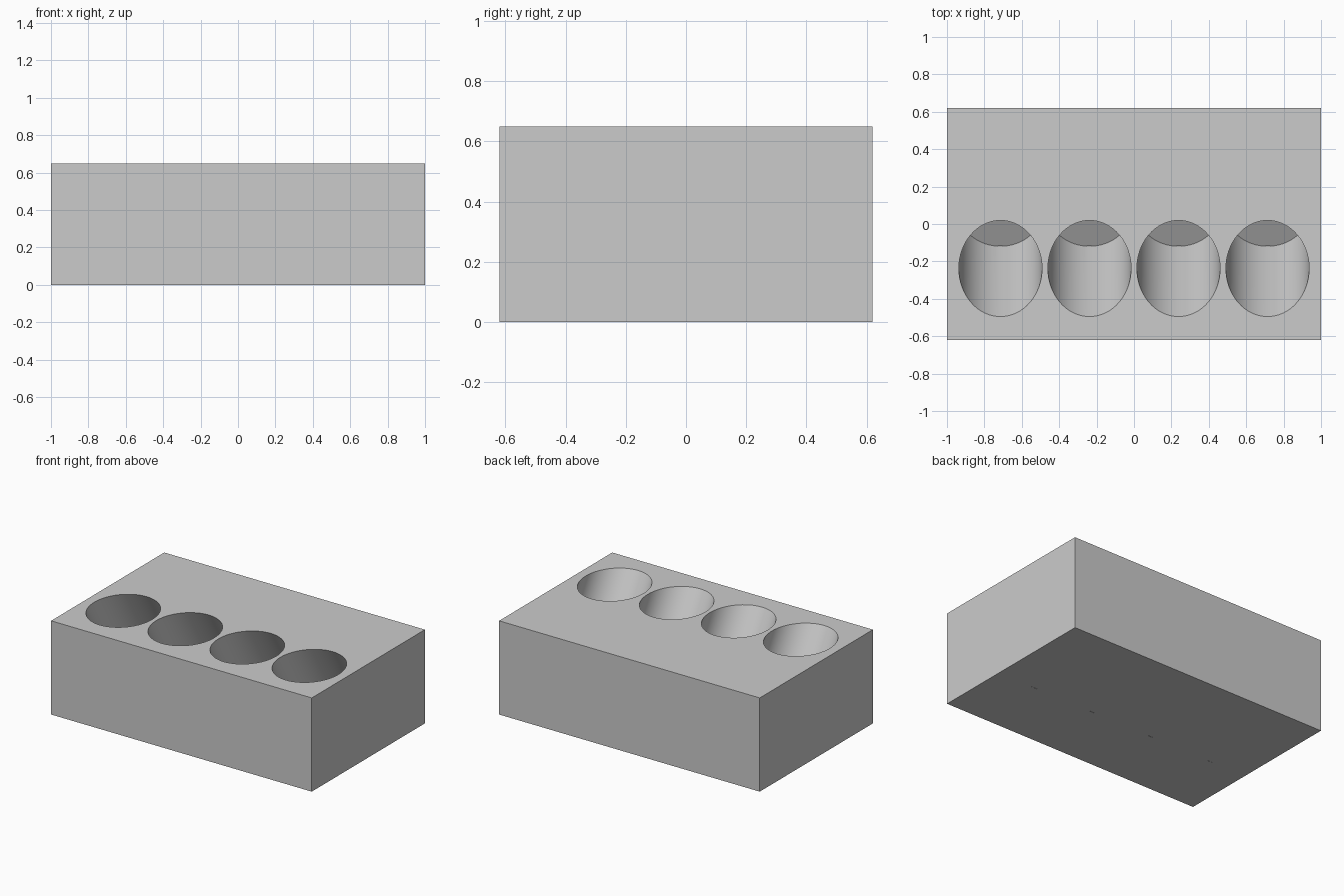
import bpy
from math import radians, sin, tan
from mathutils import Matrix, Vector

cube = bpy.data.objects.get("Cube")
if cube:
    bpy.data.objects.remove(cube, do_unlink=True)

WIDTH, DEPTH, HEIGHT = 2.0, 1.24, 0.65
RADIUS, TILT = 0.2225, radians(30)
SPACING, HOLE_Y = 0.476, -0.238
BREAKTHROUGH = 0.0009   # bores just nick the underside

grey = bpy.data.materials.new("plain grey")
grey.use_nodes = True
colour = (0.6, 0.6, 0.6, 1)
grey.diffuse_color = colour
grey.node_tree.nodes["Principled BSDF"].inputs["Base Color"].default_value = colour

# Solid block
bpy.ops.mesh.primitive_cube_add(size=1, location=(0, 0, HEIGHT / 2))
block = bpy.context.object
block.name = "holder_block"
block.scale = (WIDTH, DEPTH, HEIGHT)
bpy.ops.object.transform_apply(location=True, rotation=True, scale=True)
block.data.materials.append(grey)


def bore_cutter(x):
    """Flat-ended cylinder leaning forward, ending at the underside."""
    floor_z = RADIUS * sin(TILT) - BREAKTHROUGH
    floor = Vector((x, HOLE_Y + (HEIGHT - floor_z) * tan(TILT), floor_z))
    axis = Matrix.Rotation(TILT, 3, 'X') @ Vector((0, 0, 1))
    bpy.ops.mesh.primitive_cylinder_add(
        vertices=64, radius=RADIUS, depth=1,
        location=floor + axis / 2, rotation=(TILT, 0, 0))
    cutter = bpy.context.object
    cutter.name = "bore_cutter"
    cutter.hide_render = True
    cutter.data.materials.append(grey)
    return cutter


# Row of four slanted bores
for i in range(4):
    cutter = bore_cutter((i - 1.5) * SPACING)
    bpy.context.view_layer.objects.active = block
    cut = block.modifiers.new("bore", 'BOOLEAN')
    cut.operation = 'DIFFERENCE'
    cut.solver = 'EXACT'
    cut.object = cutter
    bpy.ops.object.modifier_apply(modifier=cut.name)
    bpy.data.objects.remove(cutter, do_unlink=True)

# Smooth bore walls, crisp edges
block.select_set(True)
bpy.context.view_layer.objects.active = block
bpy.ops.object.shade_smooth_by_angle(angle=radians(25))
